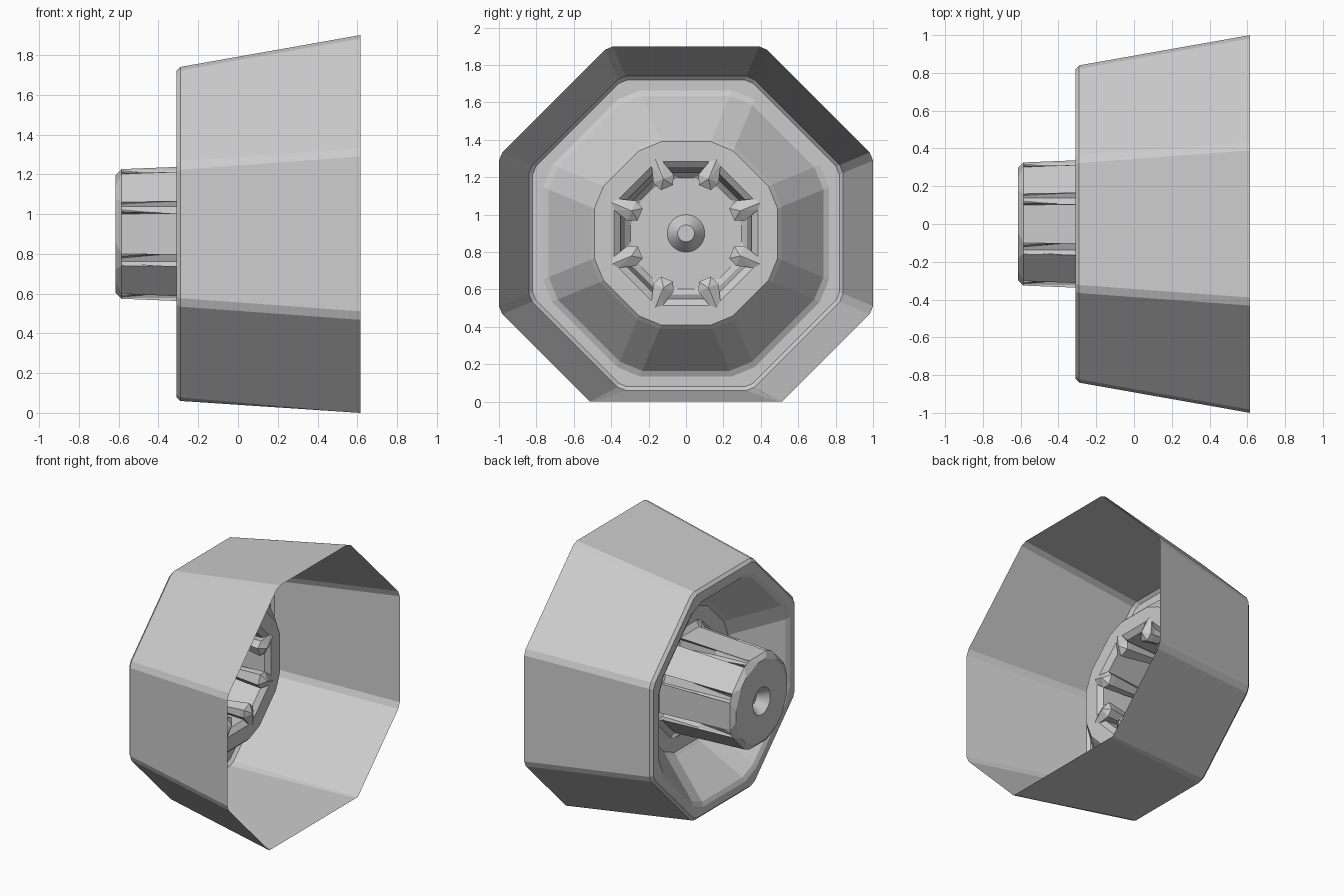
import bpy, bmesh
from math import pi, cos, sin, tan

if "Cube" in bpy.data.objects:
    bpy.data.objects.remove(bpy.data.objects["Cube"])

CZ = 0.9  # height of the central axis (runs along x)
T8 = tan(pi / 8)


def point(x, ang, r, t):
    """Point at radius r along direction ang, shifted sideways by t."""
    return (x, r * cos(ang) - t * sin(ang), CZ + r * sin(ang) + t * cos(ang))


def corner(k):
    return pi / 8 + k * pi / 4


def chamfer(a, d):
    """Radius and half width of a chamfered corner on an octagon of apothem a."""
    return a / cos(pi / 8) - d * sin(pi / 8), d * cos(pi / 8)


def octagon(x, a, d):
    r, t = chamfer(a, d)
    return [point(x, corner(k), r, s * t) for k in range(8) for s in (-1, 1)]


def loft(bm, rings, cap=False):
    vs = [[bm.verts.new(p) for p in ring] for ring in rings]
    n = len(vs[0])
    for a, b in zip(vs, vs[1:]):
        for i in range(n):
            j = (i + 1) % n
            bm.faces.new((a[i], a[j], b[j], b[i]))
    if cap:
        bm.faces.new(vs[-1])
    return vs


def finish(bm, name):
    bmesh.ops.recalc_face_normals(bm, faces=bm.faces)
    me = bpy.data.meshes.new(name)
    bm.to_mesh(me)
    bm.free()
    bpy.context.collection.objects.link(bpy.data.objects.new(name, me))


# Outer shell, rim and inward funnel; the wide end is cut flat at the ground
bm = bmesh.new()
mouth = []
for x, y, z in octagon(0.615, 1.0, 0.025):
    if z < 0:
        y, z = y + (-z if y > 0 else z), 0
    mouth.append((x, y, z))
loft(bm, [mouth,
          octagon(-0.29, 0.84, 0.025),
          octagon(-0.31, 0.82, 0.025),
          octagon(-0.31, 0.765, 0.07),
          octagon(-0.295, 0.735, 0.07),
          octagon(-0.02, 0.51, 0.07),
          octagon(0.0, 0.49, 0.07),
          octagon(0.0, 0.385, 0.035)])
finish(bm, "shell")


# Hub: tapered cup whose corner grooves deepen towards the funnel
def hub_ring(x, a, d, depth):
    r, t = chamfer(a, d)
    side = [(r, t),
            (r + (0.315 - r) * depth, t * 0.6 + (0.058 - t * 0.6) * depth),
            (r + (0.265 - r) * depth, t * 0.3 + (0.035 - t * 0.3) * depth)]
    prof = [(q, -u) for q, u in side] + side[::-1]
    return [point(x, corner(k), q, u) for k in range(8) for q, u in prof]


def circle(x, r):
    return [point(x, pi / 24 * (i - 2.5) + pi / 8, r, 0) for i in range(48)] if r else []


def round_ring(x, r):
    n = 48
    return [point(x, pi / 8 + 2 * pi * (i - 2.5) / n, r, 0) for i in range(n)]


bm = bmesh.new()
rings = loft(bm, [hub_ring(0.0, 0.385, 0.035, 1.0),
                  hub_ring(-0.03, 0.35, 0.035, 0.98),
                  hub_ring(-0.31, 0.337, 0.035, 0.5),
                  hub_ring(-0.585, 0.326, 0.035, 0.0),
                  hub_ring(-0.615, 0.297, 0.08, 0.0),
                  round_ring(-0.615, 0.10),
                  round_ring(-0.54, 0.045)], cap=True)
# Pointed tips closing each groove on the inside
for k in range(8):
    edge = rings[0][6 * k:6 * k + 6]
    apex = bm.verts.new(point(0.035, corner(k), 0.315, 0))
    tip = bm.verts.new(point(0.008, corner(k), 0.43, 0))
    loop = [tip] + edge
    for i in range(7):
        bm.faces.new((apex, loop[i], loop[(i + 1) % 7]))
finish(bm, "hub")
